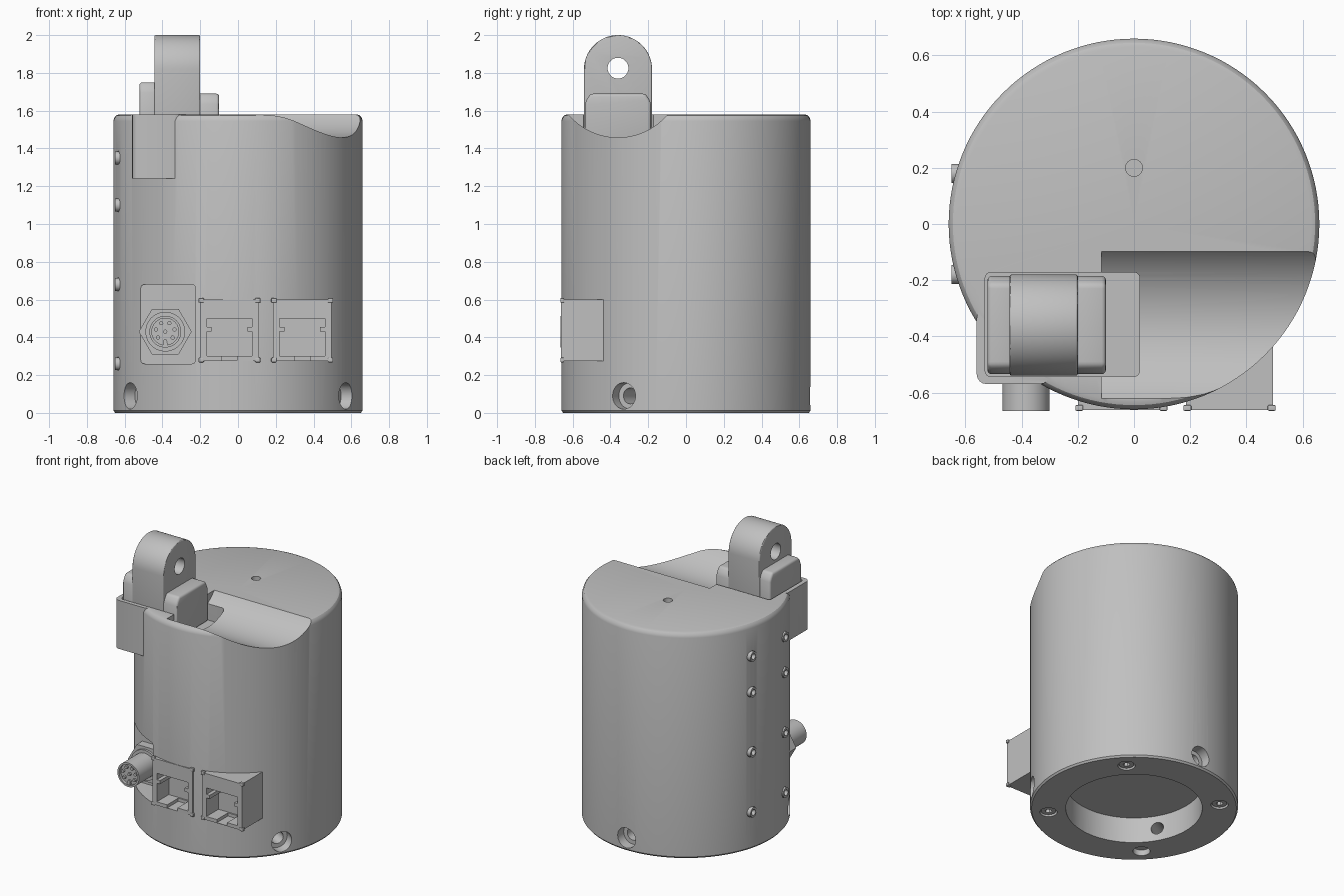
import bpy, bmesh, math
from mathutils import Matrix, Vector

if "Cube" in bpy.data.objects:
    bpy.data.objects.remove(bpy.data.objects["Cube"])

metal = bpy.data.materials.new("plain_grey")
metal.use_nodes = True
GREY = (0.53, 0.53, 0.53, 1)
metal.diffuse_color = GREY
metal.node_tree.nodes["Principled BSDF"].inputs["Base Color"].default_value = GREY


def finish(name, bm):
    bmesh.ops.recalc_face_normals(bm, faces=bm.faces)
    mesh = bpy.data.meshes.new(name)
    bm.to_mesh(mesh)
    bm.free()
    mesh.materials.append(metal)
    ob = bpy.data.objects.new(name, mesh)
    bpy.context.collection.objects.link(ob)
    return ob


def box(name, x, y, z, bevel=0, edges=None):
    bm = bmesh.new()
    size = (x[1] - x[0], y[1] - y[0], z[1] - z[0])
    mid = Vector((sum(x), sum(y), sum(z))) / 2
    bmesh.ops.create_cube(bm, size=1, matrix=Matrix.Translation(mid) @ Matrix.Diagonal((*size, 1)))
    if bevel:
        chosen = list(bm.edges)
        if edges is not None:  # round only edges parallel to one axis
            chosen = [e for e in chosen if abs(e.verts[0].co[edges] - e.verts[1].co[edges]) > 1e-5]
        bmesh.ops.bevel(bm, geom=chosen, offset=bevel, segments=4, profile=0.5, affect='EDGES')
    return finish(name, bm)


def rod(name, start, end, r, sides=32, r2=None, turn=0):
    a, b = Vector(start), Vector(end)
    spin = (b - a).to_track_quat('Z', 'Y').to_matrix().to_4x4()
    bm = bmesh.new()
    bmesh.ops.create_cone(bm, cap_ends=True, segments=sides, radius1=r, radius2=r if r2 is None else r2,
                          depth=(b - a).length,
                          matrix=Matrix.Translation((a + b) / 2) @ spin @ Matrix.Rotation(turn, 4, 'Z'))
    return finish(name, bm)


def prism(name, points, place, depth, bevel=0):
    """Extrude a 2D outline; place maps (u, v, w) to space."""
    bm = bmesh.new()
    face = bm.faces.new([bm.verts.new(place(u, v, depth[0])) for u, v in points])
    side = bmesh.ops.extrude_face_region(bm, geom=[face])["geom"]
    shift = Vector(place(0, 0, depth[1])) - Vector(place(0, 0, depth[0]))
    bmesh.ops.translate(bm, vec=shift, verts=[v for v in side if isinstance(v, bmesh.types.BMVert)])
    bmesh.ops.recalc_face_normals(bm, faces=bm.faces)
    if bevel:
        ends = [e for e in bm.edges if e.calc_face_angle(0) > 0.9]
        bmesh.ops.bevel(bm, geom=ends, offset=bevel, segments=3, profile=0.5, affect='EDGES')
    return finish(name, bm)


def combine(target, tool, operation='DIFFERENCE', keep=False):
    mod = target.modifiers.new("combine", 'BOOLEAN')
    mod.operation, mod.solver, mod.object = operation, 'EXACT', tool
    bpy.context.view_layer.objects.active = target
    bpy.ops.object.modifier_apply(modifier=mod.name)
    if not keep:
        bpy.data.objects.remove(tool)


def around(r, degrees, z):
    a = math.radians(degrees)
    return (r * math.cos(a), r * math.sin(a), z)


def side_on(y, z, x):
    return (x, y, z)


def front_on(x, z, y):
    return (x, y, z)


# Main drum, turned from a profile with a softened top rim
bm = bmesh.new()
profile = [(0, 0), (0.65, 0), (0.66, 0.012), (0.66, 1.545), (0.655, 1.563), (0.645, 1.575), (0.63, 1.58), (0, 1.58)]
verts = [bm.verts.new((r, 0, z)) for r, z in profile]
rim = [bm.edges.new(pair) for pair in zip(verts, verts[1:])]
bmesh.ops.spin(bm, geom=verts + rim, cent=(0, 0, 0), axis=(0, 0, 1), angle=math.tau, steps=128)
bmesh.ops.remove_doubles(bm, verts=bm.verts, dist=1e-4)
body = finish("body_drum", bm)

# Corner housing, scoop and lever pocket
combine(body, box("housing", (-0.56, -0.3), (-0.57, -0.3), (1.24, 1.579), 0.035, 2), 'UNION')
combine(body, rod("scoop", (-0.115, -0.36, 1.8), (1, -0.36, 1.8), 0.342, 96))
combine(body, box("pocket", (-0.53, 0.02), (-0.543, -0.172), (1.4, 2), 0.02, 2))

# Bottom bore, top hole and connector flat
combine(body, rod("bore", (0, 0, -0.1), (0, 0, 0.18), 0.433, 96))
combine(body, rod("top_hole", (0, 0.2, 1.5), (0, 0.2, 1.7), 0.03))
combine(body, box("connector_flat", (-0.515, -0.225), (-0.9, -0.41), (0.26, 0.68), 0.02, 1))

# Counterbored radial holes near the foot
for angle in (90, -30, -150):
    combine(body, rod("foot_hole", around(0.38, angle, 0.09), around(0.62, angle, 0.09), 0.042))
    combine(body, rod("foot_recess", around(0.59, angle, 0.09), around(0.75, angle, 0.09), 0.07))

# Screws under the base, one hole left open
for angle in (45, 135, 225, 315):
    combine(body, rod("base_recess", around(0.545, angle, -0.05), around(0.545, angle, 0.04), 0.055))
    if angle != 225:
        screw = rod("base_screw", around(0.545, angle, 0.008), around(0.545, angle, 0.06), 0.047)
        combine(screw, rod("socket", around(0.545, angle, -0.02), around(0.545, angle, 0.03), 0.022, 6))

# Two columns of threaded side inserts
for y in (-0.18, 0.18):
    for z in (0.26, 0.68, 1.1, 1.35):
        combine(body, rod("insert_seat", (-0.58, y, z), (-0.75, y, z), 0.036, 24))
        insert = rod("side_insert", (-0.57, y, z), (-0.65, y, z), 0.034, 24)
        combine(insert, rod("insert_bore", (-0.6, y, z), (-0.7, y, z), 0.02, 24))

# Network sockets
for n, mid in enumerate((-0.045, 0.34)):
    jack = box(f"network_socket_{n}", (mid - 0.155, mid + 0.155), (-0.663, -0.435), (0.275, 0.6))
    half = [(0.12, 0.3), (0.12, 0.43), (0.095, 0.43), (0.095, 0.455), (0.12, 0.455), (0.12, 0.5)]
    outline = [(mid + x, z) for x, z in half] + [(mid - x, z) for x, z in reversed(half)]
    opening = prism("socket_opening", outline, front_on, (-0.75, -0.53))
    notch = box("latch_notch", (mid - 0.04, mid + 0.04), (-0.75, -0.54), (0.278, 0.32))
    for cutter in (opening, notch):
        combine(jack, cutter, keep=True)
        combine(body, cutter)
    for sx in (-1, 1):
        for z in (0.28, 0.596):
            x = mid + sx * 0.15
            box("socket_corner_tab", (x - 0.014, x + 0.014), (-0.665, -0.645), (z - 0.012, z + 0.012), 0.004)

# Round multi-pin connector with hex nut
cx, cz = -0.385, 0.43
rod("hex_nut", (cx, -0.4, cz), (cx, -0.47, cz), 0.14, 6, turn=math.pi / 2)
rod("connector_collar", (cx, -0.46, cz), (cx, -0.485, cz), 0.105, 48)
barrel = rod("connector_barrel", (cx, -0.4, cz), (cx, -0.665, cz), 0.084, 48)
combine(barrel, rod("barrel_recess", (cx, -0.645, cz), (cx, -0.7, cz), 0.071, 48))
box("connector_key", (cx - 0.012, cx + 0.012), (-0.66, -0.64), (cz - 0.075, cz - 0.058))
pins = [(0, 0)] + [(0.05 * math.cos(k * math.tau / 7 + 0.22), 0.05 * math.sin(k * math.tau / 7 + 0.22)) for k in range(7)]
for dx, dz in pins:
    rod("connector_pin", (cx + dx, -0.64, cz + dz), (cx + dx, -0.66, cz + dz), 0.011, 12)

# Lever: arched eye with a stepped shoulder on each side
arch = [(-0.54, 1.4)]
arch += [(-0.36 - 0.18 * math.cos(t * math.pi / 32), 1.82 + 0.18 * math.sin(t * math.pi / 32)) for t in range(33)]
arch += [(-0.18, 1.4)]
eye = prism("lever_eye", arch, side_on, (-0.443, -0.2), 0.008)
combine(eye, rod("eye_hole", (-0.6, -0.36, 1.825), (0, -0.36, 1.825), 0.055, 48))
for name, top, span in (("left_shoulder", 1.69, (-0.22, -0.1)), ("right_shoulder", 1.75, (-0.522, -0.42))):
    slope = [(-0.535, 1.4), (-0.535, top - 0.055), (-0.525, top - 0.03), (-0.505, top),
             (-0.215, top), (-0.195, top - 0.03), (-0.185, top - 0.055), (-0.185, 1.4)]
    prism(name, slope, side_on, span, 0.015)

# Smooth shading with crisp edges
for ob in bpy.context.collection.objects:
    if ob.type == 'MESH' and ob.data.materials and ob.data.materials[0] == metal:
        bpy.ops.object.select_all(action='DESELECT')
        ob.select_set(True)
        bpy.context.view_layer.objects.active = ob
        bpy.ops.object.shade_smooth_by_angle(angle=math.radians(30))
